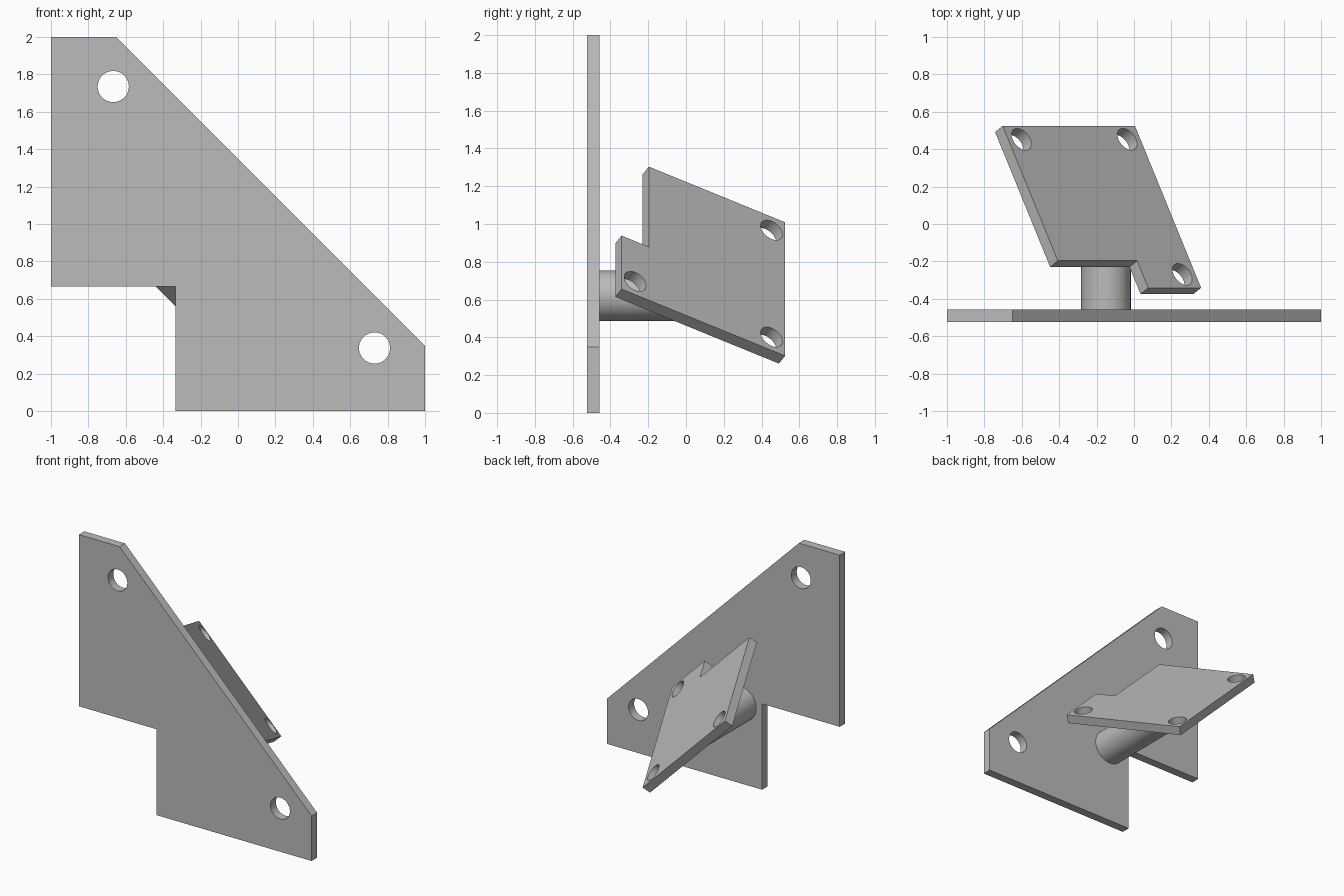
import bpy, bmesh, math
from mathutils import Matrix, Vector

if "Cube" in bpy.data.objects:
    bpy.data.objects.remove(bpy.data.objects["Cube"], do_unlink=True)

THICK = 0.0667

# One plain grey for everything
grey = bpy.data.materials.new("grey metal")
grey.use_nodes = True
grey.diffuse_color = (0.5, 0.5, 0.5, 1)
grey.node_tree.nodes["Principled BSDF"].inputs["Base Color"].default_value = (0.5, 0.5, 0.5, 1)


def finish(name, bm):
    bmesh.ops.recalc_face_normals(bm, faces=bm.faces)
    mesh = bpy.data.meshes.new(name)
    bm.to_mesh(mesh)
    bm.free()
    mesh.materials.append(grey)
    obj = bpy.data.objects.new(name, mesh)
    bpy.context.collection.objects.link(obj)
    bpy.ops.object.select_all(action='DESELECT')
    obj.select_set(True)
    bpy.context.view_layer.objects.active = obj
    bpy.ops.object.shade_smooth_by_angle(angle=math.radians(30))
    return obj


def circle(cx, cy, r, n=48):
    return [(cx + r * math.cos(2 * math.pi * i / n),
             cy + r * math.sin(2 * math.pi * i / n)) for i in range(n)]


def plate(name, outline, holes, radius, origin, u, v):
    """Flat plate with round holes, drawn on axes u, v and thickened along u x v."""
    u, v, origin = Vector(u).normalized(), Vector(v).normalized(), Vector(origin)
    bm = bmesh.new()
    for loop in [outline] + [circle(x, y, radius) for x, y in holes]:
        verts = [bm.verts.new((x, y, 0)) for x, y in loop]
        for a, b in zip(verts, verts[1:] + verts[:1]):
            bm.edges.new((a, b))
    bmesh.ops.triangle_fill(bm, edges=bm.edges[:], use_beauty=True, normal=(0, 0, 1))
    grown = bmesh.ops.extrude_face_region(bm, geom=bm.faces[:])["geom"]
    bmesh.ops.translate(bm, vec=(0, 0, THICK),
                        verts=[g for g in grown if isinstance(g, bmesh.types.BMVert)])
    frame = Matrix((u, v, u.cross(v))).transposed().to_4x4()
    bm.transform(Matrix.Translation(origin) @ frame)
    return finish(name, bm)


# Upright mounting plate with a cut corner and a sloping edge
plate("mounting_plate",
      [(-1, 2), (-0.65, 2), (1, 0.35), (1, 0), (-0.333, 0), (-0.333, 0.667), (-1, 0.667)],
      [(-0.667, 1.735), (0.73, 0.337)], 0.0833,
      (0, -0.458, 0), (1, 0, 0), (0, 0, 1))

# Tilted square plate with a notch, thickened towards its underside
tilt = math.radians(30)
side = math.sin(tilt) / math.sqrt(2)
plate("tilted_plate",
      [(0, 0), (1, 0), (1, 1), (0.6, 1), (0.6, 0.833), (0, 0.833)],
      [(0.1, 0.0833), (0.9, 0.0833), (0.9, 0.9167)], 0.0667,
      (-0.702, 0.525, 1.009), (1, 0, -1), (side, -math.cos(tilt), side))

# Round post whose far end is mitred to meet the tilted plate
bm = bmesh.new()
bmesh.ops.create_cone(bm, cap_ends=True, segments=64, radius1=0.133, radius2=0.133, depth=1)
bm.transform(Matrix.Translation((-0.15, 0, 0.62)) @ Matrix.Rotation(math.pi / 2, 4, 'X'))
for vert in bm.verts:
    x, y, z = vert.co
    vert.co.y = -0.46 if y < 0 else (0.64 - x - z) * math.tan(math.radians(90) - tilt) / math.sqrt(2)
finish("support_post", bm)
